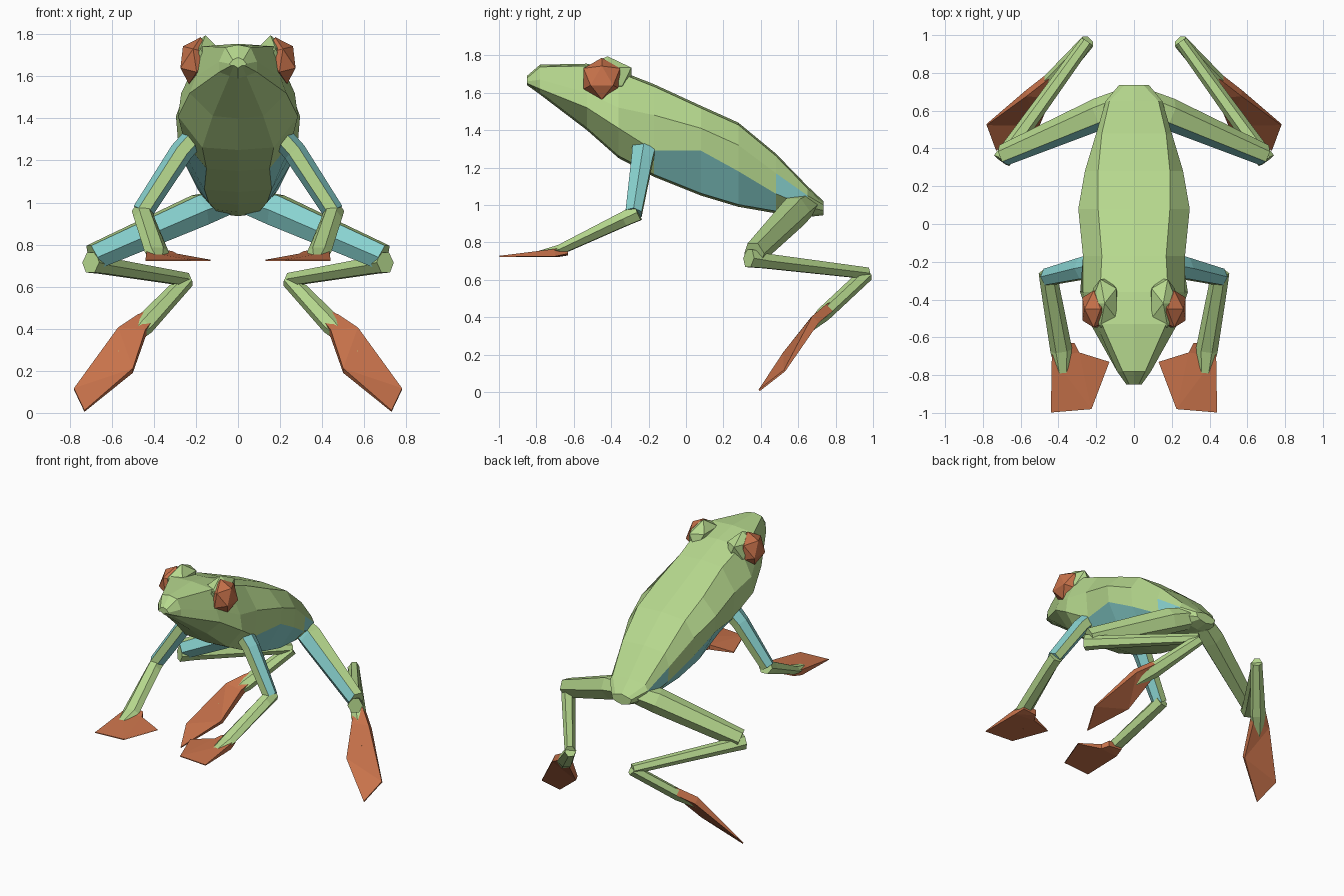
import bpy, bmesh, math
from mathutils import Vector

if "Cube" in bpy.data.objects:
    bpy.data.objects.remove(bpy.data.objects["Cube"])


def material(name, rgb):
    m = bpy.data.materials.new(name)
    m.diffuse_color = (*rgb, 1)
    m.use_nodes = True
    m.node_tree.nodes["Principled BSDF"].inputs["Base Color"].default_value = m.diffuse_color
    return m


GREEN = material("green_skin", (0.47, 0.69, 0.27))
TEAL = material("teal_flank", (0.25, 0.65, 0.63))
ORANGE = material("orange", (0.58, 0.17, 0.07))


def finish(name, bm, mats, pick=None, mirror=True):
    """Turn a bmesh into a flat shaded object; pick(face) chooses its material slot."""
    bmesh.ops.recalc_face_normals(bm, faces=bm.faces)
    bm.normal_update()
    for f in bm.faces:
        f.material_index = int(pick(f)) if pick else 0
    mesh = bpy.data.meshes.new(name)
    bm.to_mesh(mesh)
    bm.free()
    ob = bpy.data.objects.new(name, mesh)
    bpy.context.collection.objects.link(ob)
    for m in mats:
        mesh.materials.append(m)
    if mirror:
        mod = ob.modifiers.new("Mirror", 'MIRROR')
        mod.use_mirror_merge = False
    return ob


def loft(rings):
    """Skin a list of equal point rings and cap both ends."""
    bm = bmesh.new()
    vs = [[bm.verts.new(p) for p in r] for r in rings]
    n = len(vs[0])
    for a, b in zip(vs, vs[1:]):
        for i in range(n):
            j = (i + 1) % n
            bm.faces.new((a[i], a[j], b[j], b[i]))
    bm.faces.new(vs[0])
    bm.faces.new(vs[-1])
    return bm


def limb(name, stations, up, mats=(GREEN,), pick=None, n=6):
    """Tapered bar; stations are (centre, radius along up, radius across)."""
    d = (Vector(stations[-1][0]) - Vector(stations[0][0])).normalized()
    v = d.cross(Vector(up)).normalized()
    u = v.cross(d)
    rings = []
    for c, a, b in stations:
        rings.append([Vector(c) + u * a * math.cos(t) + v * b * math.sin(t)
                      for t in (2 * math.pi * (i + 0.5) / n for i in range(n))])
    return finish(name, loft(rings), mats, pick)


def plate(name, outline, normal):
    """Thin webbed plate; outline entries are (point, thickness)."""
    nv = Vector(normal).normalized()
    low = [Vector(p) for p, t in outline]
    high = [Vector(p) + nv * t for p, t in outline]
    bm = loft([low, high])
    bmesh.ops.triangulate(bm, faces=[f for f in bm.faces if len(f.verts) > 4])
    return finish(name, bm, [ORANGE])


# Head and body: y, top z/w, side z/w, lower edge z/w, belly z/w
sections = [
    (-0.85, 1.69, 0.025, 1.66, 0.04, 1.65, 0.035, 1.64, 0.02),
    (-0.78, 1.75, 0.06, 1.67, 0.09, 1.62, 0.09, 1.59, 0.04),
    (-0.53, 1.755, 0.17, 1.60, 0.20, 1.52, 0.23, 1.40, 0.12),
    (-0.36, 1.72, 0.18, 1.52, 0.27, 1.41, 0.285, 1.25, 0.17),
    (-0.17, 1.645, 0.17, 1.48, 0.27, 1.29, 0.255, 1.15, 0.15),
    (0.08, 1.53, 0.19, 1.41, 0.295, 1.29, 0.285, 1.05, 0.16),
    (0.28, 1.44, 0.19, 1.32, 0.26, 1.18, 0.25, 0.99, 0.14),
    (0.48, 1.275, 0.17, 1.17, 0.20, 1.06, 0.19, 0.955, 0.11),
    (0.65, 1.10, 0.13, 1.05, 0.15, 0.99, 0.14, 0.935, 0.09),
    (0.735, 1.02, 0.05, 1.0, 0.08, 0.97, 0.07, 0.945, 0.05),
]
rings = []
for y, zt, wt, zs, ws, zl, wl, zb, wb in sections:
    half = [(wt, zt - 0.012), (ws, zs), (wl, zl), (wb, zb + 0.012)]
    rings.append([(0, y, zt)] + [(w, y, z) for w, z in half] + [(0, y, zb)]
                 + [(-w, y, z) for w, z in reversed(half)])


def flank(f):
    c = f.calc_center_median()
    return -0.17 < c.y < 0.62 and f.normal.z < -0.1 and abs(c.x) > 0.14


finish("body", loft(rings), [GREEN, TEAL], flank, mirror=False)


# Eyelids and eyes
def ball(name, centre, scale, mat, tilt):
    bm = bmesh.new()
    bmesh.ops.create_icosphere(bm, subdivisions=1, radius=1)
    for v in bm.verts:
        p = Vector((v.co.x * scale[0], v.co.y * scale[1], v.co.z * scale[2]))
        s, c = math.sin(tilt), math.cos(tilt)
        v.co = Vector((p.x * c + p.z * s, p.y, p.z * c - p.x * s)) + Vector(centre)
    return finish(name, bm, [mat])


ball("eyelid", (0.155, -0.42, 1.685), (0.085, 0.15, 0.11), GREEN, 0)
ball("eye", (0.205, -0.45, 1.675), (0.08, 0.115, 0.115), ORANGE, -0.25)

# Hind legs
limb("thigh", [((0.07, 0.63, 1.00), 0.07, 0.08), ((0.18, 0.585, 0.965), 0.085, 0.085),
               ((0.69, 0.365, 0.74), 0.068, 0.058)], (0, 0, 1),
     (GREEN, TEAL), lambda f: f.normal.y < -0.2 and f.normal.x < 0.6)
limb("shin", [((0.70, 0.335, 0.715), 0.055, 0.05), ((0.64, 0.425, 0.70), 0.045, 0.045),
              ((0.25, 0.965, 0.635), 0.035, 0.035)], (0, 0, 1))
limb("hind_ankle", [((0.245, 0.965, 0.63), 0.038, 0.04), ((0.45, 0.735, 0.415), 0.055, 0.04),
                    ((0.57, 0.60, 0.285), 0.01, 0.01)], (0.3, 0.7, 0.65))
plate("hind_foot", [((0.33, 0.88, 0.51), 0.03), ((0.48, 0.78, 0.43), 0.05),
                    ((0.57, 0.71, 0.37), 0.05), ((0.78, 0.53, 0.11), 0.01),
                    ((0.73, 0.395, 0.005), 0.01), ((0.50, 0.54, 0.19), 0.03),
                    ((0.44, 0.70, 0.36), 0.05)], (0, -0.68, 0.73))

# Front legs
limb("upper_arm", [((0.19, -0.22, 1.33), 0.075, 0.055), ((0.27, -0.235, 1.24), 0.065, 0.055),
                   ((0.455, -0.28, 0.955), 0.05, 0.05)], (0, 1, 0),
     (GREEN, TEAL), lambda f: abs(f.normal.x) > 0.25)
limb("forearm", [((0.455, -0.255, 0.96), 0.05, 0.05), ((0.445, -0.33, 0.925), 0.045, 0.05),
                 ((0.385, -0.67, 0.762), 0.03, 0.058), ((0.375, -0.82, 0.735), 0.01, 0.03)],
     (0, 0, 1))
plate("front_foot", [((0.315, -0.63, 0.73), 0.04), ((0.29, -0.68, 0.722), 0.035),
                     ((0.13, -0.73, 0.722), 0.006), ((0.28, -0.79, 0.722), 0.025),
                     ((0.225, -0.98, 0.722), 0.006), ((0.44, -0.998, 0.722), 0.006),
                     ((0.435, -0.70, 0.725), 0.04), ((0.42, -0.63, 0.74), 0.04)], (0, 0, 1))
